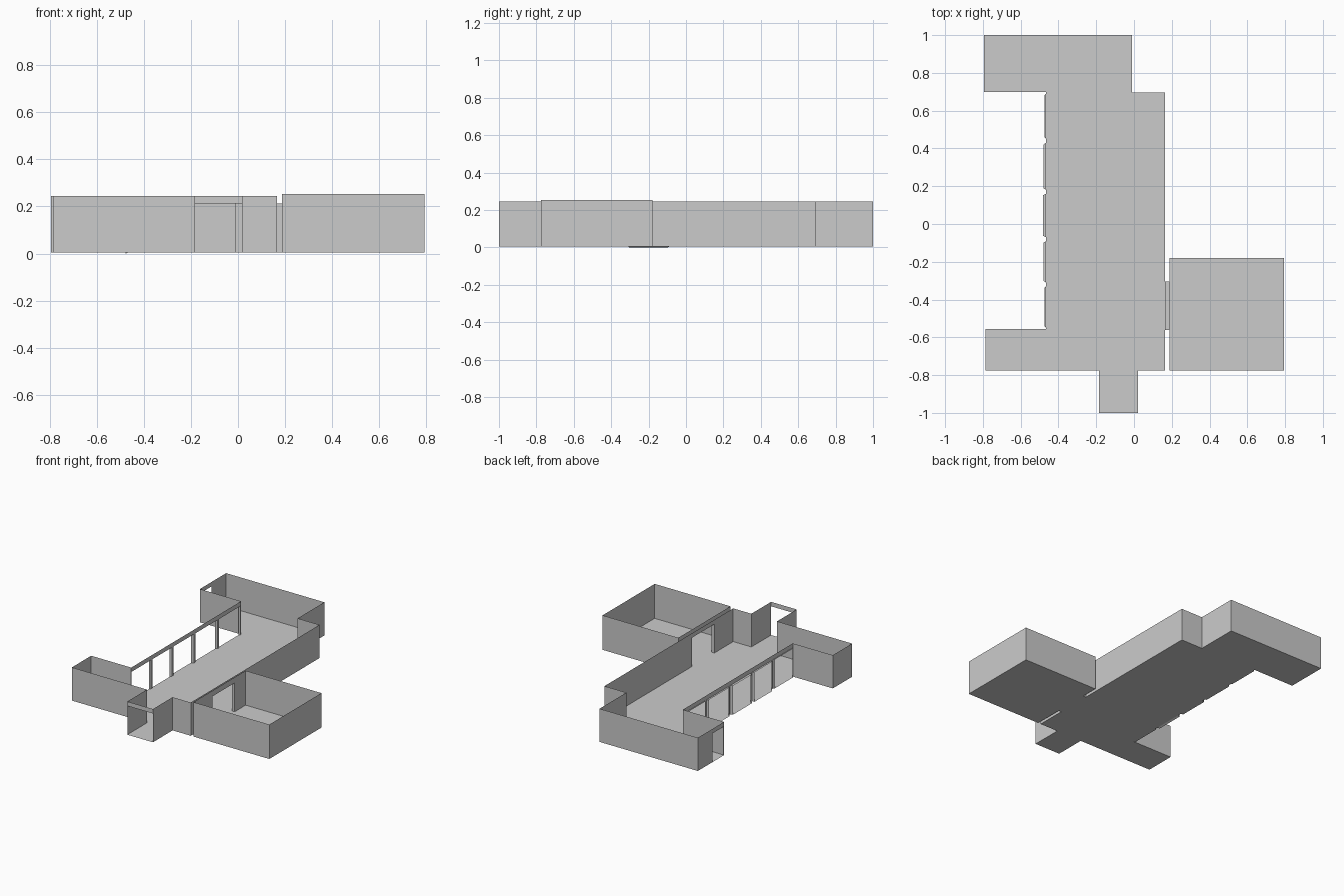
import bpy, bmesh
from mathutils import Vector

if "Cube" in bpy.data.objects:
    bpy.data.objects.remove(bpy.data.objects["Cube"])

FLOOR, TOP, DOOR = 0.005, 0.245, 0.213


def make_object(name, faces):
    bm = bmesh.new()
    for f in faces:
        bm.faces.new([bm.verts.new(p) for p in f])
    bmesh.ops.remove_doubles(bm, verts=bm.verts, dist=0.0004)
    mesh = bpy.data.meshes.new(name)
    bm.to_mesh(mesh)
    bm.free()
    ob = bpy.data.objects.new(name, mesh)
    bpy.context.collection.objects.link(ob)
    return ob


def quad(a, b, z0, z1):
    return [(*a, z0), (*b, z0), (*b, z1), (*a, z1)]


def wall(a, b, top, openings=()):
    """Sheet wall from a to b; openings are (start, end) distances along it."""
    a, b = Vector(a), Vector(b)
    length = (b - a).length
    d = (b - a) / length
    faces, pos = [], 0.0
    for s, e in sorted(openings):
        if s > pos + 0.001:
            faces.append(quad(a + d * pos, a + d * s, FLOOR, top))
        faces.append(quad(a + d * s, a + d * e, DOOR, top))
        pos = e
    if pos < length - 0.001:
        faces.append(quad(a + d * pos, b, FLOOR, top))
    return faces


def room(name, outline, top, openings):
    """Floor plus walls around an outline; openings keyed by wall index."""
    make_object(name + "_floor", [[(x, y, FLOOR) for x, y in outline]])
    faces = []
    for i, a in enumerate(outline):
        b = outline[(i + 1) % len(outline)]
        faces += wall(a, b, top, openings.get(i, ()))
    make_object(name + "_walls", faces)


def reveal(name, x0, x1, y0, y1, splay=0.0, z=FLOOR):
    """Threshold, two jambs and a soffit joining x0 to x1 in an opening."""
    a0, a1 = (x0, y0), (x0, y1)
    b0, b1 = (x1, y0 + splay), (x1, y1 - splay)
    make_object(name, [
        [(*a0, FLOOR), (*b0, z), (*b1, z), (*a1, FLOOR)],
        [(*a0, DOOR), (*b0, DOOR), (*b1, DOOR), (*a1, DOOR)],
        [(*a0, FLOOR), (*b0, z), (*b0, DOOR), (*a0, DOOR)],
        [(*a1, FLOOR), (*b1, z), (*b1, DOOR), (*a1, DOOR)],
    ])


# Main hall with the back wing, left wing and front porch
WX = -0.465
windows = [(0.45, 0.69), (0.18, 0.43), (-0.07, 0.16), (-0.31, -0.09), (-0.55, -0.33)]
hall = [(-0.185, -1.0), (0.02, -1.0), (0.02, -0.775), (0.165, -0.775),
        (0.165, 0.695), (-0.01, 0.695), (-0.01, 1.0), (-0.795, 1.0),
        (-0.795, 0.7), (WX, 0.7), (WX, -0.555), (-0.785, -0.555),
        (-0.785, -0.775), (-0.185, -0.775)]
room("hall", hall, TOP, {
    0: [(0.0, 0.205)],                              # porch entrance
    3: [(0.215, 0.47)],                             # door to side room
    7: [(0.17, 0.29)],                              # end door of back wing
    9: [(0.7 - y1, 0.7 - y0) for y0, y1 in windows],  # window row
})

# Window reveals, each slightly deeper towards the middle
for i, (y0, y1) in enumerate(windows):
    depth = (0.009, 0.013, 0.018, 0.013, 0.009)[i]
    reveal(f"window_reveal_{i + 1}", WX, WX - depth, y0, y1, 0.008,
           0.0 if i == 3 else FLOOR)

# Side room and its connecting doorway
side = [(0.187, -0.775), (0.793, -0.775), (0.793, -0.18), (0.187, -0.18)]
room("side_room", side, 0.254, {3: [(0.125, 0.38)]})
reveal("connecting_doorway", 0.165, 0.187, -0.56, -0.305)
